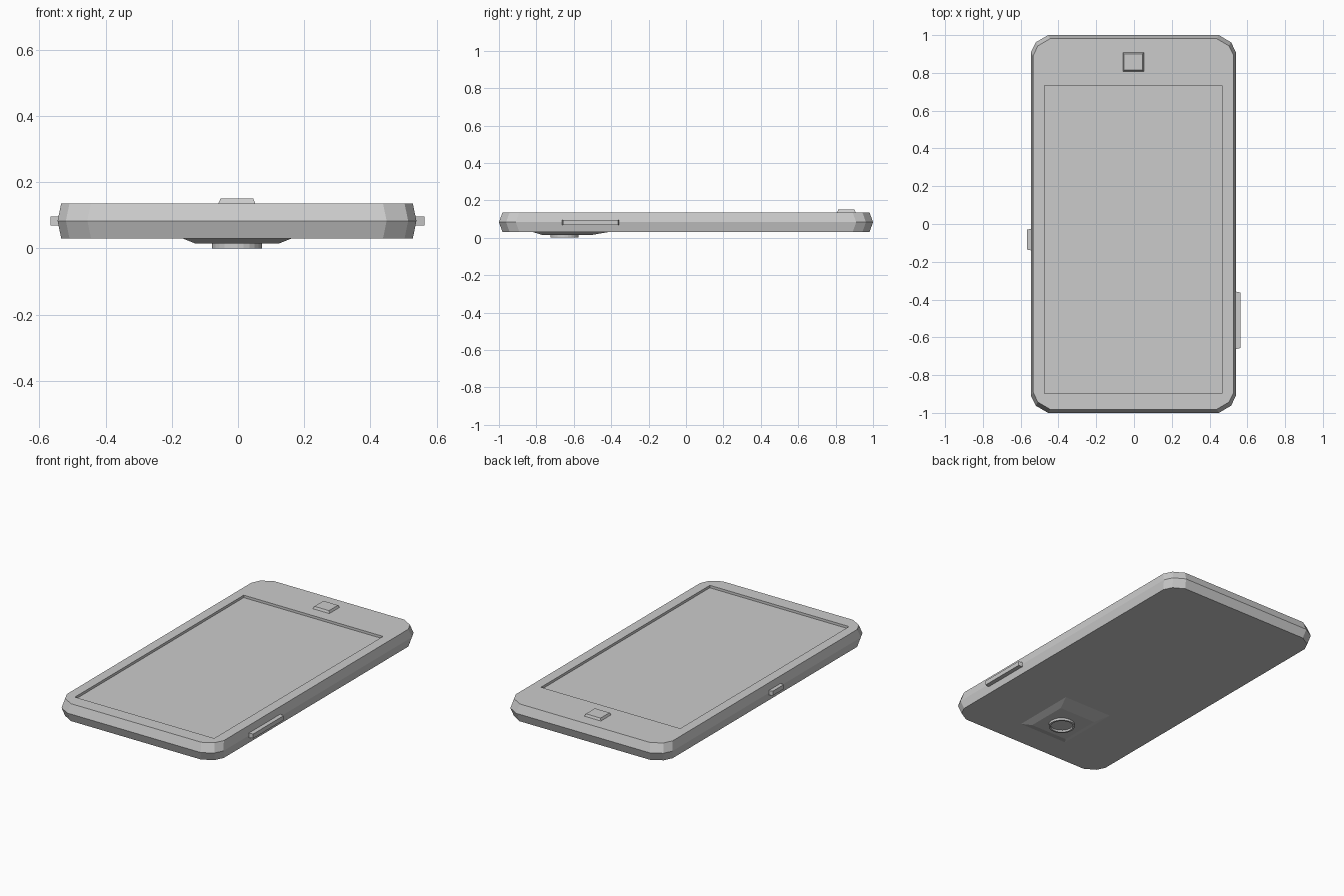
import bpy, bmesh, math

cube = bpy.data.objects.get("Cube")
if cube:
    bpy.data.objects.remove(cube, do_unlink=True)

grey = bpy.data.materials.new("light_grey")
grey.use_nodes = True
colour = (0.6, 0.6, 0.6, 1)
grey.diffuse_color = colour
grey.node_tree.nodes["Principled BSDF"].inputs["Base Color"].default_value = colour

CX = -0.003  # centre line of the body


def loft(name, sections):
    """Skin a list of (outline, z) sections and cap both ends."""
    bm = bmesh.new()
    rings = [[bm.verts.new((x, y, z)) for x, y in pts] for pts, z in sections]
    n = len(rings[0])
    for a, b in zip(rings, rings[1:]):
        for i in range(n):
            j = (i + 1) % n
            bm.faces.new((a[i], a[j], b[j], b[i]))
    bm.faces.new(rings[0])
    bm.faces.new(rings[-1])
    bmesh.ops.recalc_face_normals(bm, faces=bm.faces)
    mesh = bpy.data.meshes.new(name)
    bm.to_mesh(mesh)
    bm.free()
    mesh.materials.append(grey)
    obj = bpy.data.objects.new(name, mesh)
    bpy.context.collection.objects.link(obj)
    return obj


def rect(x0, x1, y0, y1):
    return [(x0, y0), (x1, y0), (x1, y1), (x0, y1)]


def circle(r, y, n=24):
    return [(CX + r * math.cos(2 * math.pi * i / n),
             y + r * math.sin(2 * math.pi * i / n)) for i in range(n)]


def case_outline(hx, hy):
    """Rectangle with two-facet corners, mirrored into four quadrants."""
    corner = [(hx, hy - 0.09), (hx - 0.025, hy - 0.038), (hx - 0.09, hy)]
    pts = []
    for sx, sy in ((1, 1), (-1, 1), (-1, -1), (1, -1)):
        quarter = corner if sx * sy > 0 else corner[::-1]
        pts += [(CX + sx * x, sy * y) for x, y in quarter]
    return pts


# Case with a ridge around its middle
case = loft("case", [(case_outline(0.531, 0.981), 0.03),
                     (case_outline(0.542, 1.0), 0.083),
                     (case_outline(0.531, 0.981), 0.136)])

# Sunken screen
cutter = loft("screen_cutter", [(rect(-0.475, 0.467, -0.897, 0.734), 0.121),
                                (rect(-0.475, 0.467, -0.897, 0.734), 0.2)])
cutter.hide_render = True
cut = case.modifiers.new("screen_recess", "BOOLEAN")
cut.operation = "DIFFERENCE"
cut.solver = "EXACT"
cut.object = cutter
bpy.context.view_layer.objects.active = case
bpy.ops.object.modifier_apply(modifier=cut.name)
bpy.data.objects.remove(cutter, do_unlink=True)

# Home button
loft("home_button", [(rect(-0.059, 0.052, 0.808, 0.907), 0.13),
                     (rect(-0.059, 0.052, 0.808, 0.907), 0.136),
                     (rect(-0.053, 0.046, 0.814, 0.901), 0.15)])


# Side buttons, slightly tapered outwards
def side_button(name, x_in, x_out, y0, y1):
    pts = [(x_in, y0), (x_out, y0 + 0.008), (x_out, y1 - 0.008), (x_in, y1)]
    loft(name, [(pts, 0.069), (pts, 0.096)])


side_button("volume_button", 0.525, 0.563, -0.665, -0.355)
side_button("power_button", -0.53, -0.566, -0.143, -0.022)

# Camera mount and lens ring on the back
loft("camera_mount", [(rect(-0.17, 0.165, -0.82, -0.41), 0.031),
                      (rect(-0.128, 0.122, -0.765, -0.51), 0.014)])
loft("camera_lens_ring", [(circle(0.075, -0.65), 0.016),
                          (circle(0.075, -0.65), 0.0),
                          (circle(0.064, -0.65), 0.0),
                          (circle(0.064, -0.65), 0.012)])
